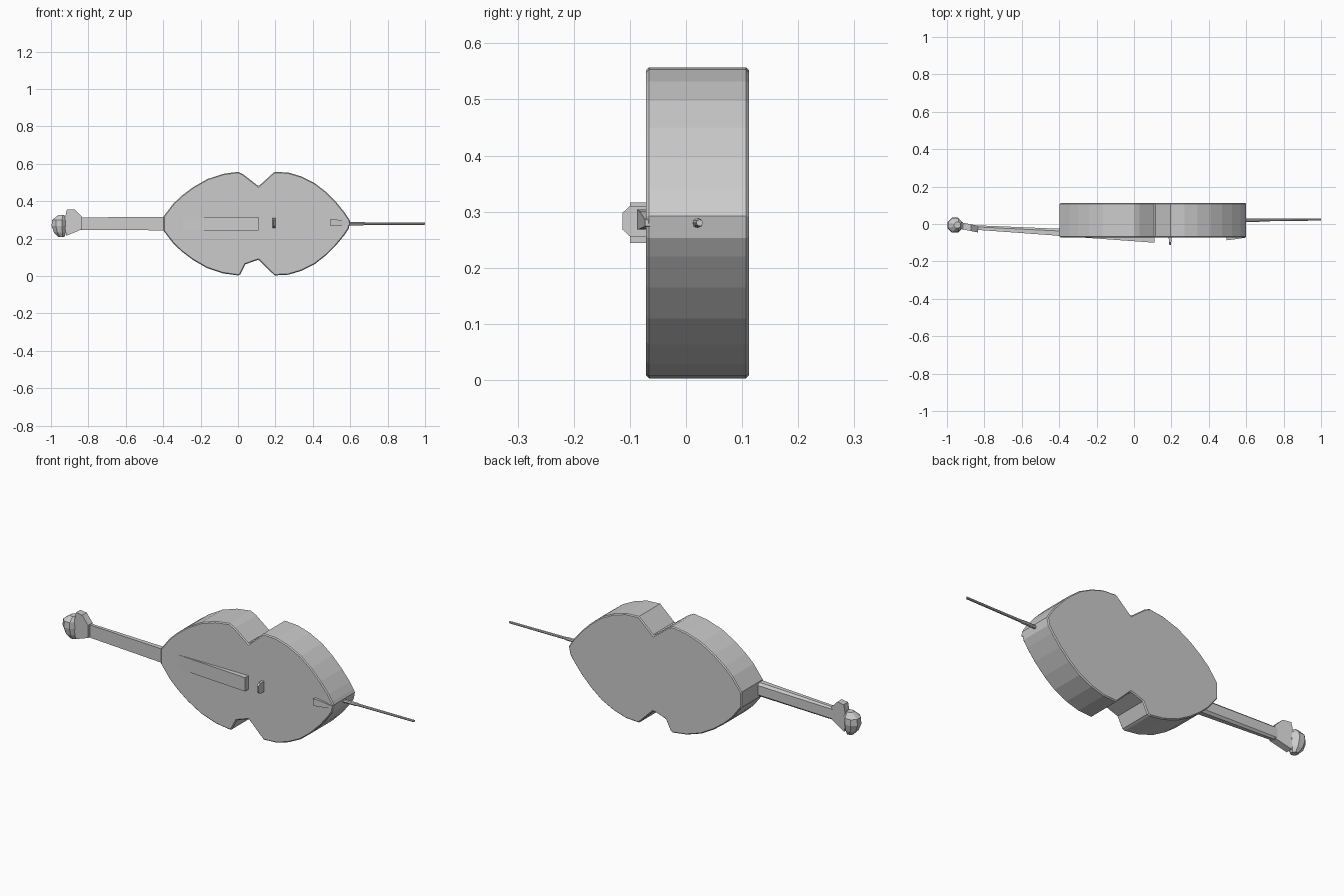
import bpy, bmesh, math
from mathutils import Vector

if "Cube" in bpy.data.objects:
    bpy.data.objects.remove(bpy.data.objects["Cube"])

MID = 0.28  # height of the long axis


def loft(name, rings):
    """Skin a list of equal-length point rings and cap both ends."""
    bm = bmesh.new()
    vs = [[bm.verts.new(p) for p in ring] for ring in rings]
    n = len(rings[0])
    for a, b in zip(vs, vs[1:]):
        for i in range(n):
            j = (i + 1) % n
            bm.faces.new((a[i], a[j], b[j], b[i]))
    bm.faces.new(vs[0])
    bm.faces.new(vs[-1])
    bmesh.ops.recalc_face_normals(bm, faces=bm.faces)
    me = bpy.data.meshes.new(name)
    bm.to_mesh(me)
    bm.free()
    ob = bpy.data.objects.new(name, me)
    bpy.context.collection.objects.link(ob)
    return ob


def section(x, front, back, half, chamfer=0.0, zc=MID):
    """Cross-section across x, with its back corners drawn in."""
    return [(x, front, zc - half), (x, front, zc + half),
            (x, back - chamfer, zc + half), (x, back, zc + half - chamfer),
            (x, back, zc - half + chamfer), (x, back - chamfer, zc - half)]


# Body: two bouts with a waist notch, extruded in depth
left = [(-0.397, 0.04), (-0.345, 0.108), (-0.30, 0.150), (-0.24, 0.195),
        (-0.165, 0.238), (-0.08, 0.266), (0.0, 0.277)]
right = [(0.195, 0.277), (0.27, 0.273), (0.34, 0.252), (0.41, 0.217),
         (0.47, 0.170), (0.525, 0.115), (0.57, 0.060), (0.592, 0.027)]
upper = left + [(0.03, 0.262), (0.11, 0.2)] + right
lower = left + [(0.012, 0.272), (0.04, 0.217), (0.11, 0.193)] + right
outline = ([(x, MID + h) for x, h in upper] + [(0.6, 0.292)]
           + [(x, MID - h) for x, h in reversed(lower)])
body = loft("body", [[(x, y, z) for x, z in outline] for y in (-0.071, 0.112)])
bev = body.modifiers.new("rim", 'BEVEL')
bev.width = 0.005
bev.segments = 1
bev.limit_method = 'ANGLE'
bev.angle_limit = math.radians(60)

# Neck running from the pegbox into the body
loft("neck", [section(-0.87, -0.029, -0.006, 0.033, 0.008),
              section(-0.385, -0.064, -0.026, 0.036, 0.012)])

# Fingerboard rising over the front of the body
loft("fingerboard", [section(-0.42, -0.062, -0.045, 0.036),
                     section(0.11, -0.100, -0.068, 0.036)])

# Pegbox with chamfered shoulders
peg = [(-0.918, 0.215), (-0.833, 0.250), (-0.833, 0.316), (-0.872, 0.355),
       (-0.915, 0.355), (-0.93, 0.29)]
loft("pegbox", [[(x, y + 0.2 * (-0.86 - x), z) for x, z in peg]
                for y in (-0.040, -0.004)])

# Scroll: faceted drum narrowing toward both ends
scroll = []
for z, r in ((0.208, 0.018), (0.232, 0.034), (0.268, 0.043),
             (0.300, 0.041), (0.325, 0.018)):
    scroll.append([(-0.957 + (0.043 - r) * 0.5 + r * math.cos(math.tau * (i + 0.5) / 8),
                    -0.006 + r * math.sin(math.tau * (i + 0.5) / 8), z)
                   for i in range(8)])
loft("scroll", scroll)

# Bridge standing on the front
loft("bridge", [[(x, y, z) for x, z in ((0.193 - w, MID + 0.003 - h), (0.193 + w, MID + 0.003 - h),
                                        (0.193 + w, MID + 0.003 + h), (0.193 - w, MID + 0.003 + h))]
                for y, w, h in ((-0.068, 0.008, 0.027), (-0.100, 0.006, 0.027), (-0.113, 0.004, 0.015))])

# Tailpiece wedge near the bottom end
loft("tailpiece", [section(0.495, -0.087, -0.067, 0.018, zc=0.286),
                   section(0.53, -0.083, -0.067, 0.016, zc=0.285),
                   section(0.597, -0.073, -0.064, 0.006)])

# End pin with a thicker collar
pin = []
for x, r in ((0.57, 0.009), (0.67, 0.009), (0.68, 0.007), (1.0, 0.006)):
    pin.append([(x, 0.02 + 0.01 * (x - 0.57) + r * math.cos(math.tau * i / 8),
                 MID + r * math.sin(math.tau * i / 8)) for i in range(8)])
loft("end_pin", pin)
